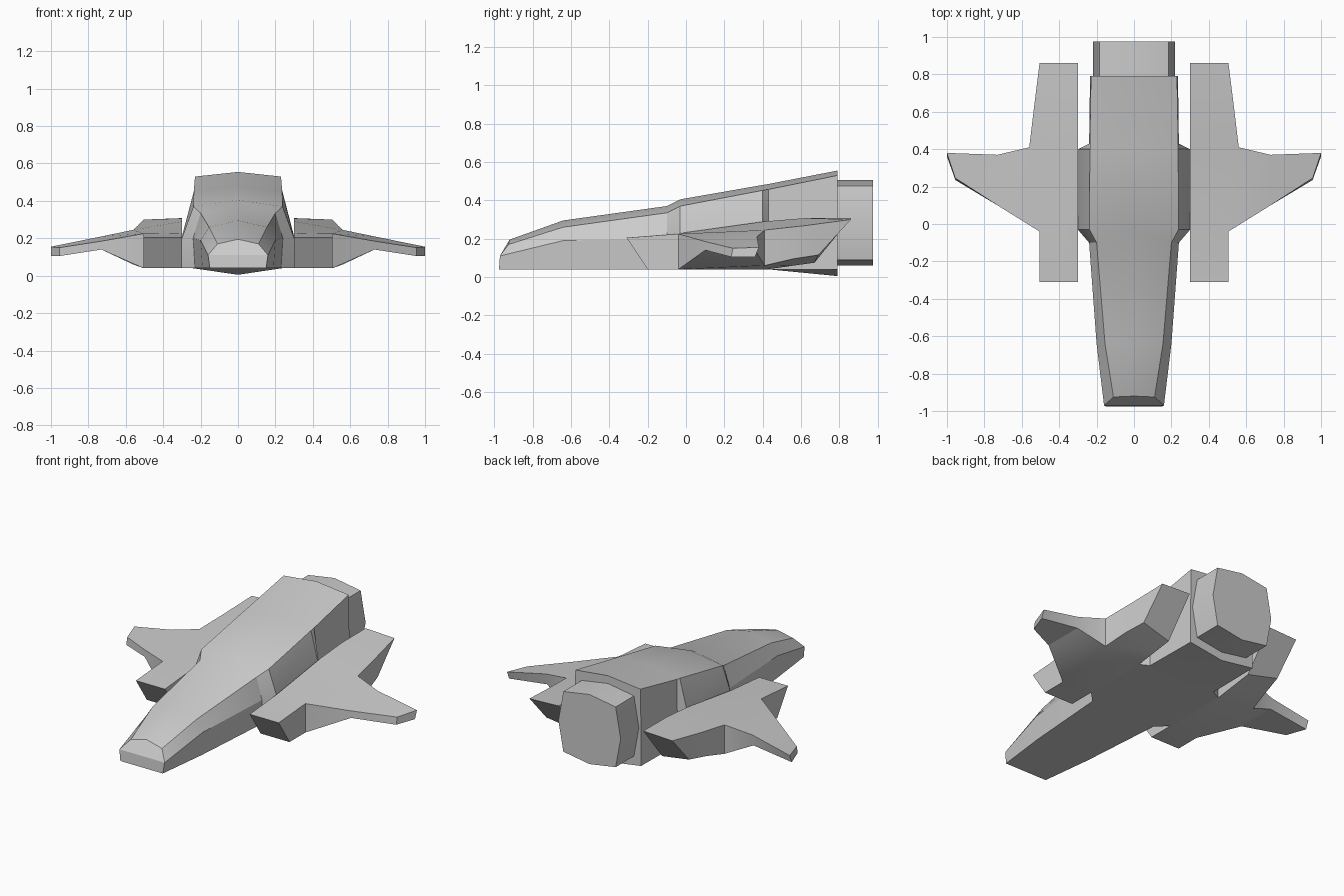
import bpy, bmesh, math

if "Cube" in bpy.data.objects:
    bpy.data.objects.remove(bpy.data.objects["Cube"])


def loft(bm, rings, first=True, last=True):
    """Skin closed rings (coordinates or existing verts); returns the vert rings and caps."""
    vs = [[p if isinstance(p, bmesh.types.BMVert) else bm.verts.new(p) for p in r] for r in rings]
    n = len(vs[0])
    for a, b in zip(vs, vs[1:]):
        for i in range(n):
            j = (i + 1) % n
            bm.faces.new((a[i], a[j], b[j], b[i]))
    caps = [bm.faces.new(vs[k]) for k, use in ((0, first), (-1, last)) if use]
    return vs, caps


def finish(bm, name, mirror=False):
    bmesh.ops.recalc_face_normals(bm, faces=bm.faces)
    me = bpy.data.meshes.new(name)
    bm.to_mesh(me)
    bm.free()
    ob = bpy.data.objects.new(name, me)
    bpy.context.collection.objects.link(ob)
    bpy.ops.object.select_all(action='DESELECT')
    bpy.context.view_layer.objects.active = ob
    ob.select_set(True)
    bpy.ops.object.shade_smooth_by_angle(angle=math.radians(25))
    if mirror:
        ob.modifiers.new("Mirror", 'MIRROR')
    return ob


def symmetric(half):
    """Half section from bottom centre to top centre -> full ring."""
    return half + [(-x, y, z) for x, y, z in half[-2:0:-1]]


# Fuselage: nose ring, then stations (y, keel z, bottom x, chine x, chine z, shoulder x, shoulder z, ridge z)
rings = [symmetric([(0, -.975, .04), (.15, -.975, .04), (.16, -.97, .11),
                    (.11, -.925, .17), (0, -.92, .195)])]
for y, zk, xb, xc, zc, xs, zs, zr in [
        (-.64, .04, .19, .20, .19, .155, .26, .295),
        (-.10, .04, .23, .24, .20, .20, .335, .37),
        (-.03, .04, .30, .30, .20, .238, .37, .405),
        (.40, .04, .30, .30, .21, .236, .452, .48),
        (.43, .04, .24, .24, .21, .236, .457, .485),
        (.79, .005, .235, .235, .25, .23, .53, .555)]:
    rings.append(symmetric([(0, y, zk), (xb, y, .04), (xc, y, zc), (xs, y, zs), (0, y, zr)]))
bm = bmesh.new()
vs, caps = loft(bm, rings)
bmesh.utils.face_split(caps[0], vs[0][2], vs[0][6])   # crease across the nose
finish(bm, "fuselage")

# Rear exhaust block
bm = bmesh.new()
loft(bm, [symmetric([(0, y, .06), (.185, y, .09), (.22, y, .28), (.185, y, .475), (0, y, .505)])
          for y in (.78, .975)])
finish(bm, "exhaust")

# Side pod with wing growing out of its outer face; ring = inner top, outer top, outer bottom, inner bottom
bm = bmesh.new()
pod, _ = loft(bm, [
    [(.3, -.31, .205), (.505, -.31, .205), (.505, -.2, .04), (.3, -.2, .04)],
    [(.3, -.035, .228), (.505, -.04, .225), (.505, -.04, .04), (.3, -.04, .04)],
    [(.3, .41, .29), (.56, .41, .245), (.56, .41, .06), (.3, .42, .04)],
    [(.3, .62, .307), (.535, .62, .268), (.533, .56, .095), (.3, .55, .058)],
    [(.3, .86, .308), (.505, .86, .3), (.505, .69, .115), (.3, .67, .075)]])
root = [pod[1][1], pod[2][1], pod[2][2], pod[1][2]]
bm.faces.remove(bm.faces.get(root))
loft(bm, [root,
          [(.73, .1, .185), (.73, .37, .21), (.73, .36, .14), (.73, .1, .14)],
          [(.955, .245, .15), (1, .38, .155), (1, .36, .105), (.955, .235, .105)]], first=False)
finish(bm, "pod_and_wing", mirror=True)
